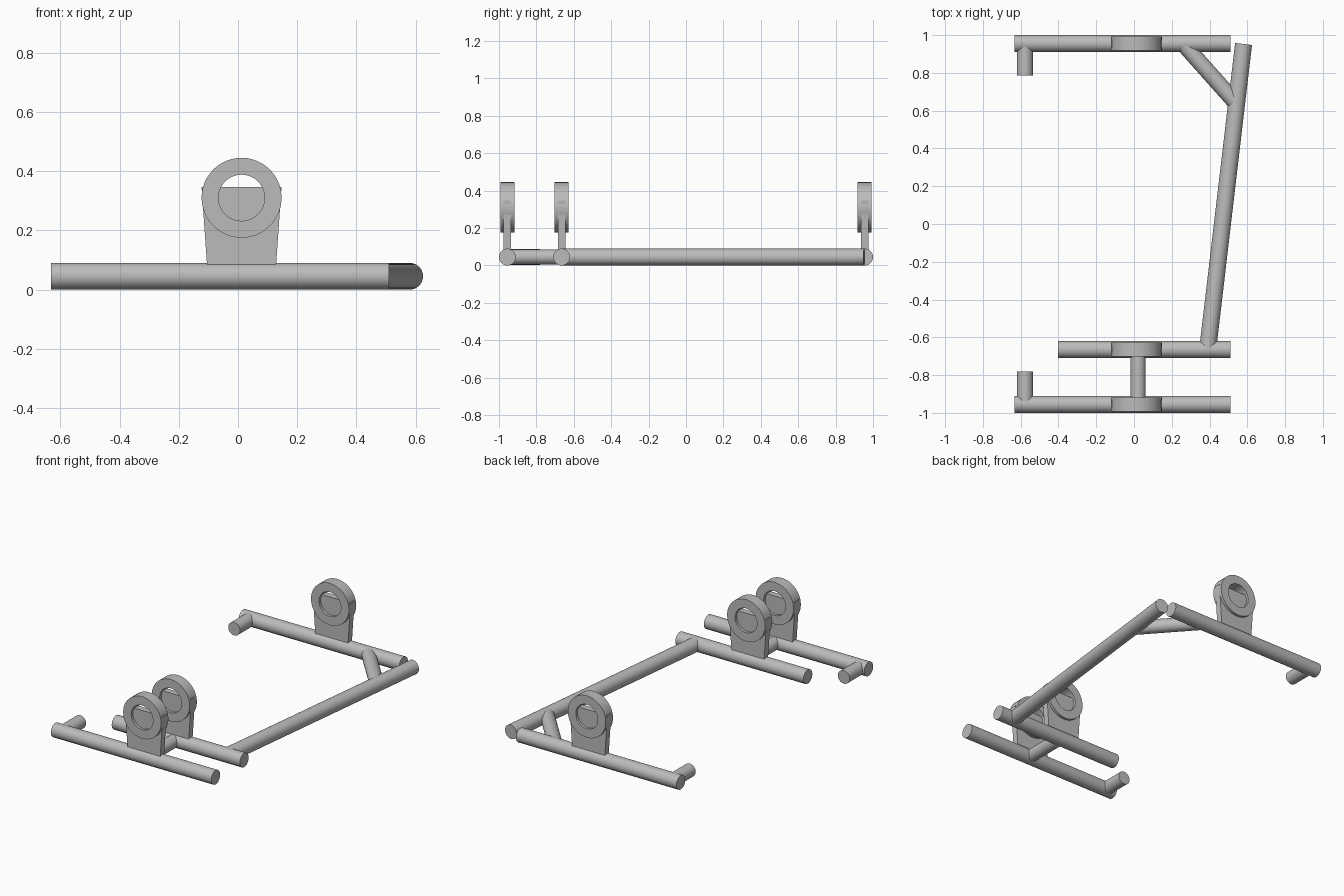
import bpy, bmesh, math
from mathutils import Vector

cube = bpy.data.objects.get("Cube")
if cube:
    bpy.data.objects.remove(cube, do_unlink=True)

grey = bpy.data.materials.new("plain grey")
grey.use_nodes = True
grey.diffuse_color = (0.5, 0.5, 0.5, 1)
grey.node_tree.nodes["Principled BSDF"].inputs["Base Color"].default_value = (0.5, 0.5, 0.5, 1)

R = 0.045                                # tube radius, also the axis height
FRONT, MIDDLE, BACK = -0.955, -0.665, 0.955
MOUNT_X, RING_Z = 0.012, 0.31


def finish(name, bm):
    bmesh.ops.recalc_face_normals(bm, faces=bm.faces)
    mesh = bpy.data.meshes.new(name)
    bm.to_mesh(mesh)
    bm.free()
    mesh.materials.append(grey)
    obj = bpy.data.objects.new(name, mesh)
    bpy.context.collection.objects.link(obj)
    bpy.ops.object.select_all(action="DESELECT")
    obj.select_set(True)
    bpy.context.view_layer.objects.active = obj
    bpy.ops.object.shade_smooth_by_angle(angle=math.radians(30))
    return obj


def tube(name, start, end, radius=R):
    """Round bar between two floor-plan points."""
    a, b = Vector((*start, R)), Vector((*end, R))
    bm = bmesh.new()
    bmesh.ops.create_cone(bm, cap_ends=True, segments=48, radius1=radius,
                          radius2=radius, depth=(b - a).length)
    obj = finish(name, bm)
    obj.rotation_euler = (b - a).to_track_quat("Z", "Y").to_euler()
    obj.location = (a + b) / 2


def extrude_y(bm, faces, depth):
    """Thicken flat faces along y."""
    out = bmesh.ops.extrude_face_region(bm, geom=faces)
    verts = [v for v in out["geom"] if isinstance(v, bmesh.types.BMVert)]
    bmesh.ops.translate(bm, verts=verts, vec=(0, depth, 0))


def mount(prefix, y):
    # Bearing ring
    bm = bmesh.new()
    n, half = 48, 0.037
    loops = []
    for r in (0.135, 0.078):
        loops.append([bm.verts.new((MOUNT_X + r * math.cos(2 * math.pi * i / n), y - half,
                                    RING_Z + r * math.sin(2 * math.pi * i / n)))
                      for i in range(n)])
    outer, inner = loops
    faces = [bm.faces.new((outer[i], outer[(i + 1) % n], inner[(i + 1) % n], inner[i]))
             for i in range(n)]
    extrude_y(bm, faces, 2 * half)
    finish(prefix + "_ring", bm)

    # Tapered upright plate, reaching partway across the ring opening
    bm = bmesh.new()
    profile = [(-0.115, 0.06), (0.115, 0.06), (0.135, 0.347), (-0.135, 0.347)]
    face = bm.faces.new([bm.verts.new((MOUNT_X + x, y - 0.02, z)) for x, z in profile])
    extrude_y(bm, [face], 0.04)
    finish(prefix + "_plate", bm)


# Cross rails
tube("front_rail", (-0.632, FRONT), (0.51, FRONT))
tube("middle_rail", (-0.402, MIDDLE), (0.51, MIDDLE))
tube("back_rail", (-0.632, BACK), (0.51, BACK))

# Inward stubs on the right ends of the outer rails
tube("front_stub", (-0.577, FRONT), (-0.577, -0.78), 0.042)
tube("back_stub", (-0.577, BACK), (-0.577, 0.785), 0.042)

# Slanted side rail, its brace, and the short connector
tube("side_rail", (0.39, MIDDLE), (0.58, 0.953))
tube("corner_brace", (0.26, BACK), (0.543, 0.637), 0.043)
tube("connector", (0.022, FRONT), (0.022, MIDDLE), 0.04)

for prefix, y in (("front", FRONT), ("middle", MIDDLE), ("back", BACK)):
    mount(prefix, y)
